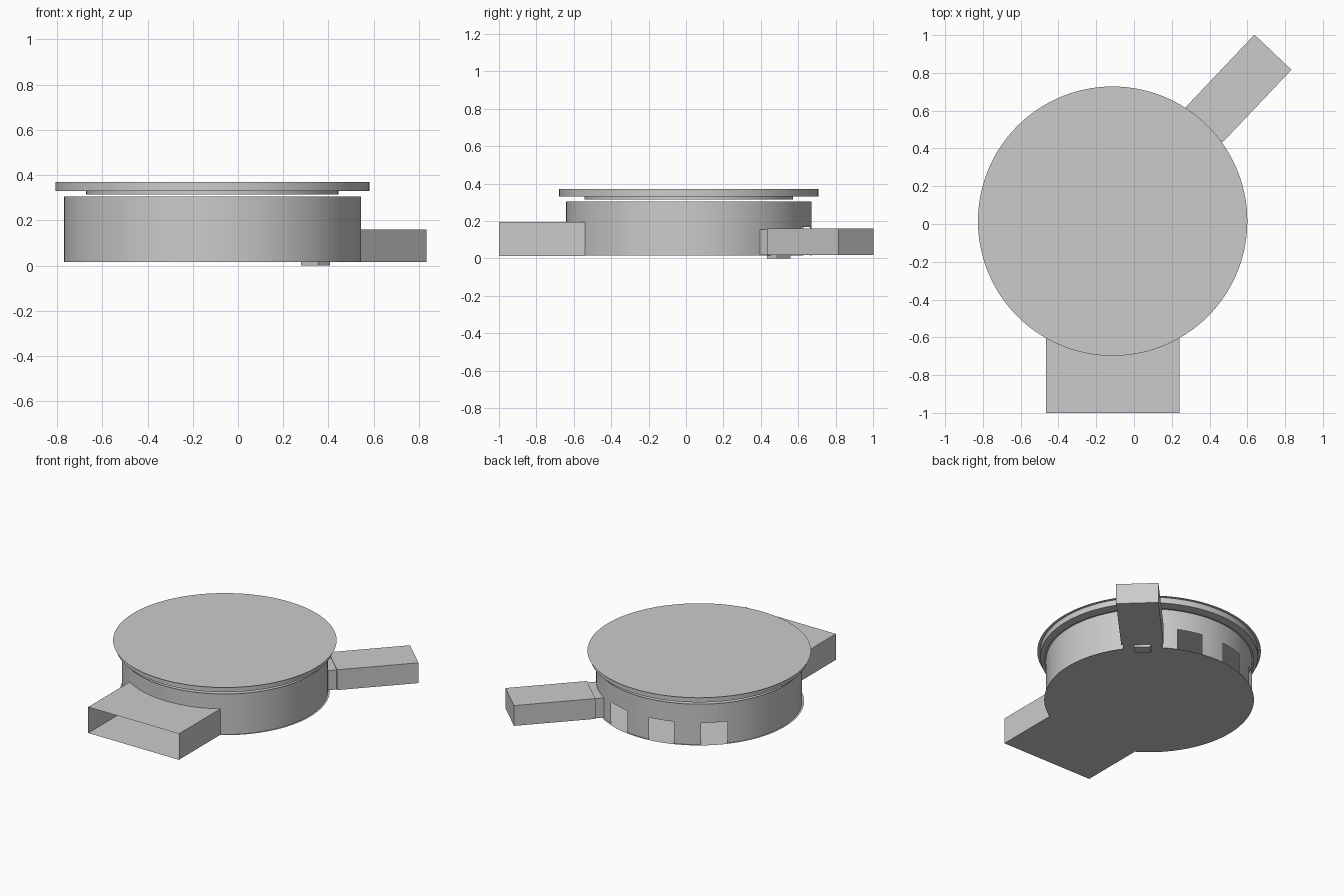
import bpy, bmesh, math
from mathutils import Vector

if "Cube" in bpy.data.objects:
    bpy.data.objects.remove(bpy.data.objects["Cube"])

CX, CY = -0.113, 0.015      # drum centre
R = 0.657                   # drum radius
FLOOR, TOP = 0.015, 0.305
SEG = 120


def finish(name, bm, smooth=False):
    bmesh.ops.remove_doubles(bm, verts=bm.verts, dist=1e-5)
    me = bpy.data.meshes.new(name)
    bm.to_mesh(me)
    bm.free()
    ob = bpy.data.objects.new(name, me)
    bpy.context.collection.objects.link(ob)
    if smooth:
        bpy.ops.object.select_all(action='DESELECT')
        ob.select_set(True)
        bpy.context.view_layer.objects.active = ob
        bpy.ops.object.shade_smooth_by_angle(angle=math.radians(30))
    return ob


def polar(r, deg, z):
    a = math.radians(deg)
    return (CX + r * math.cos(a), CY + r * math.sin(a), z)


def face(bm, pts):
    return bm.faces.new([bm.verts.new(p) for p in pts])


def thin_disc(name, r, z, down=False):
    bm = bmesh.new()
    f = face(bm, [polar(r, i * 360 / SEG, z) for i in range(SEG)])
    if down:
        f.normal_flip()
    return finish(name, bm)


def slab(name, r, z0, z1):
    bm = bmesh.new()
    f = face(bm, [polar(r, i * 360 / SEG, z0) for i in range(SEG)])
    f.normal_flip()
    ext = bmesh.ops.extrude_face_region(bm, geom=[f], use_keep_orig=True)
    for g in ext['geom']:
        if isinstance(g, bmesh.types.BMVert):
            g.co.z = z1
    bmesh.ops.recalc_face_normals(bm, faces=bm.faces)
    return finish(name, bm, True)


# radial box along the side passage axis
AXIS = math.radians(46.5)


def radial_box(name, r0, r1, width, z0, z1):
    u = Vector((math.cos(AXIS), math.sin(AXIS), 0))
    v = Vector((-u.y, u.x, 0))
    # passage centre line is slightly offset from the drum centre
    c = Vector((CX, CY, 0))
    bm = bmesh.new()
    bmesh.ops.create_cube(bm, size=1)
    for p in bm.verts:
        r = r1 if p.co.x > 0 else r0
        z = z1 if p.co.z > 0 else z0
        p.co = c + u * r + v * (p.co.y * width) + Vector((0, 0, z))
    return finish(name, bm)


# drum wall with three low openings at the back
WIN_TOP = 0.168
bm = bmesh.new()
for i in range(SEG):
    a0, a1 = i * 3, i * 3 + 3
    is_open = any(s <= a0 < s + 15 for s in (66, 96, 126))
    for z0, z1 in ((FLOOR, WIN_TOP), (WIN_TOP, TOP)):
        if is_open and z0 == FLOOR:
            continue
        face(bm, [polar(R, a0, z0), polar(R, a1, z0), polar(R, a1, z1), polar(R, a0, z1)])
finish("drum_wall", bm, True)

# floor, ceiling and stacked roof
thin_disc("floor_disc", 0.669, FLOOR, True)
thin_disc("ceiling_disc", 0.669, TOP)
slab("roof_spacer", 0.558, 0.315, 0.33)
slab("roof_slab", 0.694, 0.33, 0.37)
thin_disc("roof_sheet", 0.713, 0.371)

# front passage: open-ended thin box whose inner end follows the drum
X0, X1, Z1 = -0.466, 0.24, 0.195
bm = bmesh.new()
n = 24


def arc_y(x):
    return CY - math.sqrt(R * R - (x - CX) ** 2)


for i in range(n):
    xa, xb = (X0 + (X1 - X0) * k / n for k in (i, i + 1))
    for z, up in ((0.012, False), (Z1, True)):
        pts = [(xa, -1, z), (xb, -1, z), (xb, arc_y(xb), z), (xa, arc_y(xa), z)]
        face(bm, pts if up else pts[::-1])
for x, right in ((X0, False), (X1, True)):
    pts = [(x, -1, 0.012), (x, arc_y(x), 0.012), (x, arc_y(x), Z1), (x, -1, Z1)]
    face(bm, pts if right else pts[::-1])
finish("front_passage", bm, True)

# side passage, its collar against the drum and the foot under it
radial_box("side_passage", 0.703, 1.233, 0.27, 0.017, 0.16)
radial_box("side_collar", 0.62, 0.703, 0.25, 0.017, 0.155)
radial_box("side_foot", 0.625, 0.70, 0.105, 0.0, 0.017)
